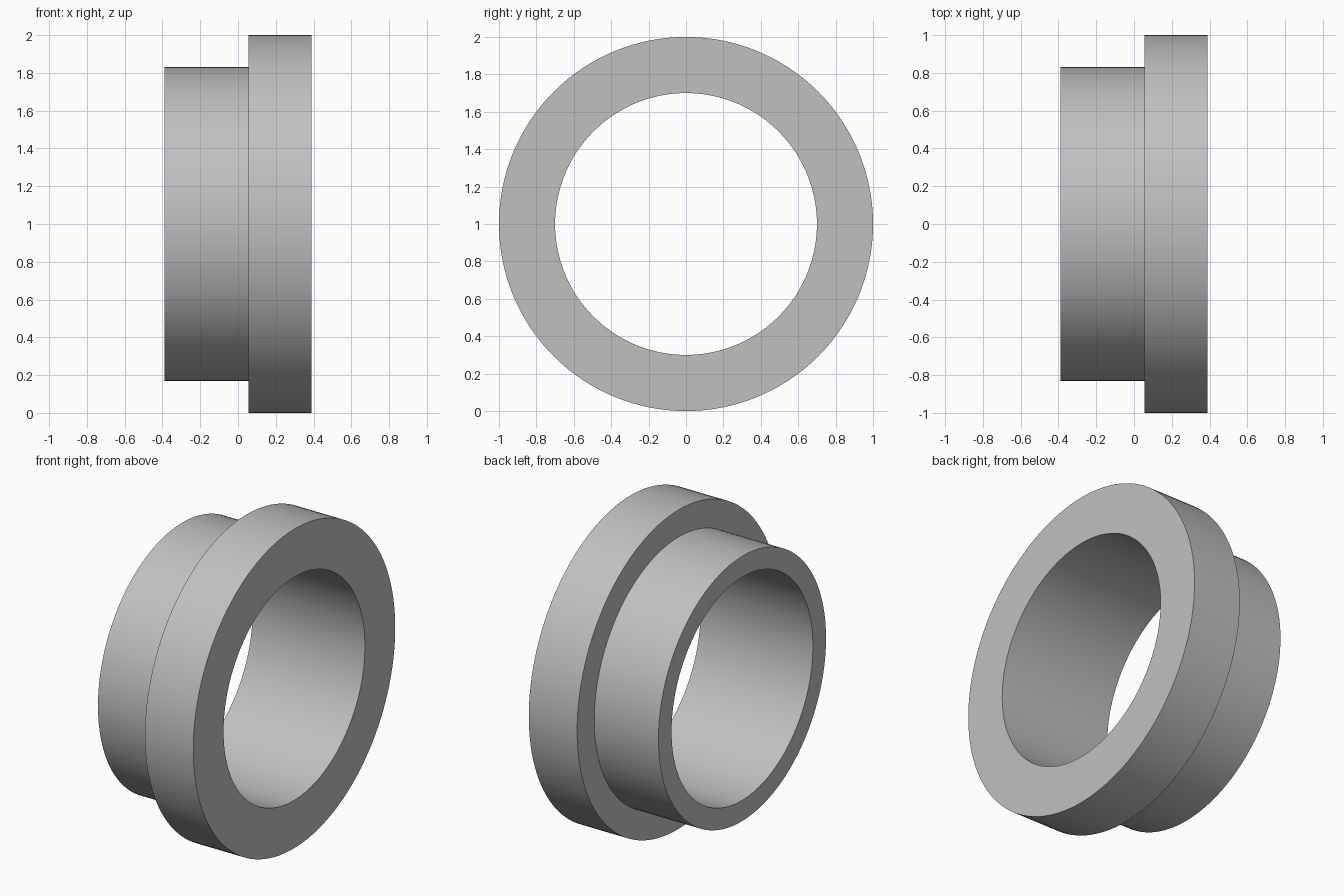
import bpy, bmesh, math
from mathutils import Matrix

cube = bpy.data.objects.get("Cube")
if cube:
    bpy.data.objects.remove(cube, do_unlink=True)

SEGMENTS = 128
BORE, SLEEVE, FLANGE = 0.70, 0.83, 1.0
LEFT_END, RIGHT_END, STEP = 0.39, -0.39, 0.055

# Material
grey = bpy.data.materials.new("plain grey")
grey.use_nodes = True
colour = (0.53, 0.53, 0.53, 1)
grey.diffuse_color = colour
grey.node_tree.nodes["Principled BSDF"].inputs["Base Color"].default_value = colour

# Stepped section (x, radius), revolved about the x axis
section = [(RIGHT_END, BORE), (RIGHT_END, SLEEVE), (STEP, SLEEVE),
           (STEP, FLANGE), (LEFT_END, FLANGE), (LEFT_END, BORE)]
bm = bmesh.new()
verts = [bm.verts.new((x, 0, r)) for x, r in section]
edges = [bm.edges.new((v, verts[i - 1])) for i, v in enumerate(verts)]
bmesh.ops.spin(bm, geom=verts + edges, cent=(0, 0, 0), axis=(1, 0, 0),
               angle=math.tau, steps=SEGMENTS, use_merge=True)
bmesh.ops.remove_doubles(bm, verts=bm.verts, dist=0.0001)
bmesh.ops.recalc_face_normals(bm, faces=bm.faces)
bmesh.ops.transform(bm, matrix=Matrix.Translation((0, 0, FLANGE)), verts=bm.verts)

# Flanged bushing
mesh = bpy.data.meshes.new("flanged_bushing")
bm.to_mesh(mesh)
bm.free()
mesh.materials.append(grey)
bushing = bpy.data.objects.new("flanged_bushing", mesh)
bpy.context.collection.objects.link(bushing)

# Smooth round walls, sharp rims
bpy.ops.object.select_all(action="DESELECT")
bushing.select_set(True)
bpy.context.view_layer.objects.active = bushing
bpy.ops.object.shade_smooth_by_angle(angle=math.radians(30))
